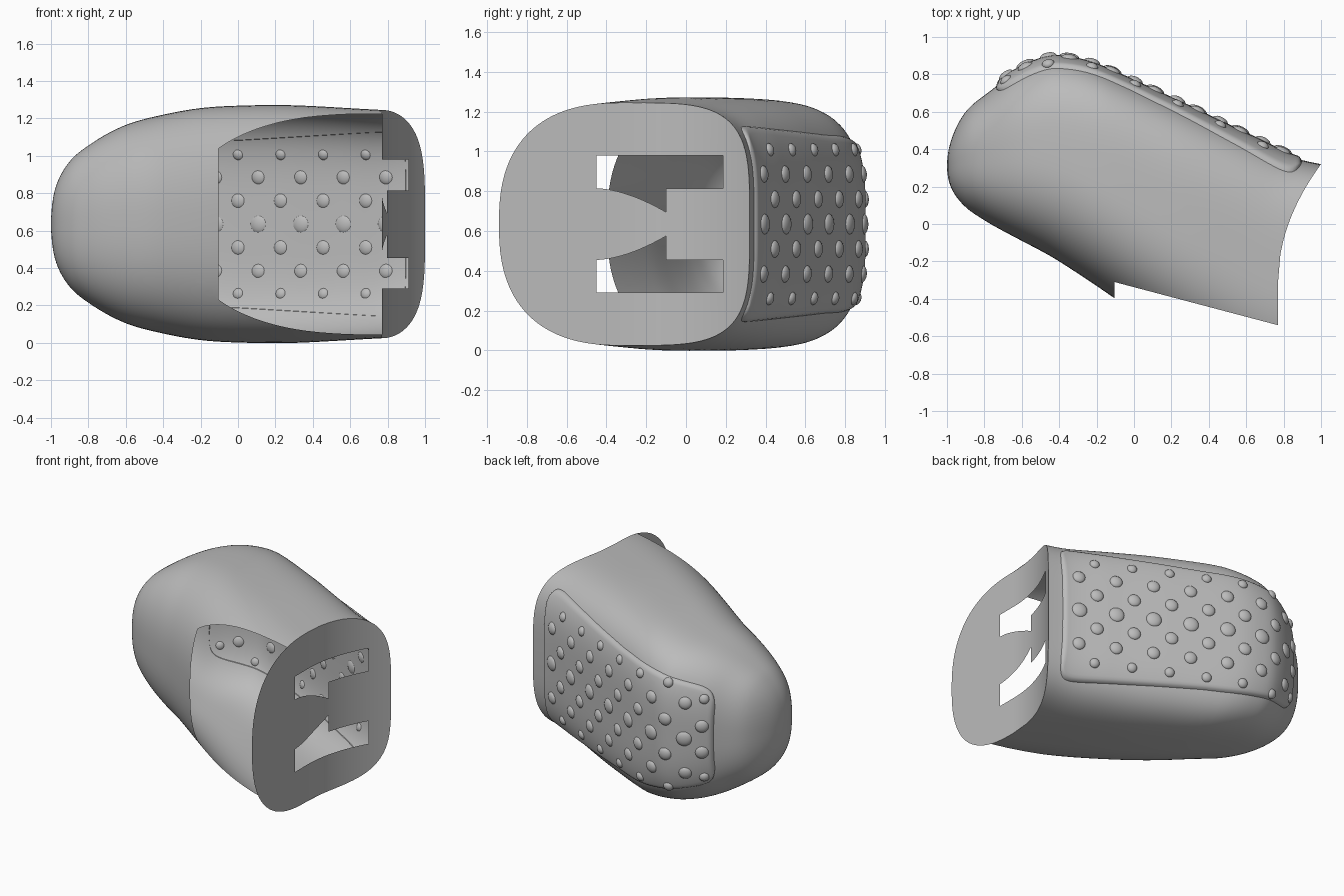
import bpy, bmesh, math
from mathutils import Vector, Matrix

if "Cube" in bpy.data.objects:
    bpy.data.objects.remove(bpy.data.objects["Cube"])

grey = bpy.data.materials.new("plain_grey")
grey.use_nodes = True
grey.diffuse_color = (0.5, 0.5, 0.5, 1)
grey.node_tree.nodes["Principled BSDF"].inputs["Base Color"].default_value = (0.5, 0.5, 0.5, 1)

MID = 0.635     # height of the symmetry plane
END = 0.77      # x of the flat part of the end plate
BEND = 0.23     # how far the plate sweeps forward at the sole

# Profiles along x: sole side, open side and half height
SOLE = [(-1, .31), (-.98, .44), (-.9, .6), (-.77, .71), (-.65, .80), (-.5, .87), (-.4, .885),
        (-.2, .84), (.2, .66), (.6, .47), (.85, .355), (1, .32)]
OPEN = [(-1, .31), (-.98, .2), (-.9, .09), (-.8, .02), (-.6, -.09), (-.4, -.2), (-.1, -.4), (END, -.94)]
HALF = [(-1, 0), (-.98, .18), (-.9, .335), (-.8, .42), (-.6, .53), (-.4, .585), (-.2, .62),
        (0, .633), (.3, .635), (END, .61)]


def root(x):
    return math.sqrt(max(0, x + 1))


def curve(table, x):
    """Smooth interpolation, spaced so that the nose stays round."""
    p = [(root(a), b) for a, b in table]
    t = min(max(root(x), p[0][0]), p[-1][0])
    i = 0
    while i < len(p) - 2 and t > p[i + 1][0]:
        i += 1

    def slope(k):
        a, b = p[max(0, k - 1)], p[min(len(p) - 1, k + 1)]
        return (b[1] - a[1]) / (b[0] - a[0])
    w = p[i + 1][0] - p[i][0]
    s = (t - p[i][0]) / w
    return ((2*s**3 - 3*s**2 + 1) * p[i][1] + (s**3 - 2*s**2 + s) * w * slope(i)
            + (3*s**2 - 2*s**3) * p[i + 1][1] + (s**3 - s**2) * w * slope(i + 1))


def sweep(x0):
    return BEND * ((x0 + 1) / (END + 1)) ** 2


def section(x0):
    back, front = curve(SOLE, x0 + sweep(x0)), curve(OPEN, x0)
    power = 2.3 + 1.7 * min(1, (x0 + 1) / 0.8)
    return (back + front) / 2, (back - front) / 2, curve(HALF, x0), power


def sole_point(x, z):
    """Point on the sole side of the shell, z measured from the middle."""
    x0 = x
    for _ in range(12):
        mid, half, h, n = section(x0)
        u = max(0, 1 - min(1, abs(z) / max(h, .001)) ** n) ** (1 / n)
        x0 = min(END, x - sweep(x0) * u * u)
    return Vector((x, mid + half * u, MID + z))


def sole_normal(x, z):
    e = .015
    dx = sole_point(x + e, z) - sole_point(x - e, z)
    dz = sole_point(x, z + e) - sole_point(x, z - e)
    return dz.cross(dx).normalized()


def finish(name, bm, angle=40):
    mesh = bpy.data.meshes.new(name)
    bm.to_mesh(mesh)
    bm.free()
    mesh.materials.append(grey)
    ob = bpy.data.objects.new(name, mesh)
    bpy.context.collection.objects.link(ob)
    bpy.ops.object.select_all(action='DESELECT')
    ob.select_set(True)
    bpy.context.view_layer.objects.active = ob
    bpy.ops.object.shade_smooth_by_angle(angle=math.radians(angle))
    return ob


def bridge(bm, rows, closed=False):
    for a, b in zip(rows, rows[1:]):
        n = len(a)
        for j in range(n if closed else n - 1):
            k = (j + 1) % n
            bm.faces.new((a[j], a[k], b[k], b[j]))


# Shell: rounded sections from the nose to the end plate
bm = bmesh.new()
rings, RINGS, SEGS = [], 56, 112
for i in range(RINGS + 1):
    x0 = -1 + (END + 1) * (i / RINGS) ** 1.7
    mid, half, h, n = section(x0)
    ring = []
    for j in range(SEGS):
        a = 2 * math.pi * j / SEGS
        c, s = math.cos(a), math.sin(a)
        p = n if c > 0 else 2.5
        u = math.copysign(abs(c) ** (2 / p), c)
        v = math.copysign(abs(s) ** (2 / p), s)
        ring.append(bm.verts.new((x0 + sweep(x0) * max(0, u) ** 2, mid + half * u, MID + h * v)))
    rings.append(ring)
bridge(bm, rings, True)
bmesh.ops.remove_doubles(bm, verts=bm.verts, dist=.0004)

# Opening: cut away the front behind the hood rim
rim_point, rim_normal = Vector((-.105, -.31, 0)), Vector((.264, 1, 0))
for co, no in ((rim_point, Vector((1, 0, 0))), (rim_point, rim_normal)):
    bmesh.ops.bisect_plane(bm, geom=bm.verts[:] + bm.edges[:] + bm.faces[:], plane_co=co, plane_no=no)
gone = []
for f in bm.faces:
    d = f.calc_center_median() - rim_point
    if d.x > 0 and d.dot(rim_normal) < 0:
        gone.append(f)
bmesh.ops.delete(bm, geom=gone, context='FACES')
bmesh.ops.recalc_face_normals(bm, faces=bm.faces)
finish("shell", bm)

# End plate: vertical strips that leave two mirrored slots
SLOT_A, TAB, SLOT_B = -.45, -.1, .185
mid, half, height, power = section(END)


def outline(y):
    u = (y - mid) / half
    n = power if u > 0 else 2.5
    return height * max(0, 1 - abs(u) ** n) ** (1 / n)


def plate_vert(bm, y, z):
    u = max(0, (y - mid) / half)
    return bm.verts.new((END + BEND * u * u, y, MID + z))


def inner_edge(y, left_part):
    if not left_part:
        return .18
    s = (y - SLOT_A) / (TAB - SLOT_A)
    return .18 - .12 * s ** 1.7


bm = bmesh.new()
ys = [mid - half * math.cos(math.pi * i / 70) for i in range(71)]
ys = sorted(ys + [SLOT_A, TAB, SLOT_B])
for a, b in zip(ys, ys[1:]):
    m = (a + b) / 2
    if SLOT_A < m < SLOT_B:
        left = m < TAB
        bands = [[(.345, outline(y)), (-inner_edge(y, left), inner_edge(y, left)),
                  (-outline(y), -.345)] for y in (a, b)]
    else:
        bands = [[(-outline(y), outline(y))] for y in (a, b)]
    for (a0, a1), (b0, b1) in zip(*bands):
        bm.faces.new((plate_vert(bm, a, a0), plate_vert(bm, b, b0),
                      plate_vert(bm, b, b1), plate_vert(bm, a, a1)))
bmesh.ops.remove_doubles(bm, verts=bm.verts, dist=.0003)
finish("end_plate", bm)

# Sole pad: raised panel with rounded corners and a soft border
bm = bmesh.new()
rows, NU, NV = [], 60, 36
for i in range(NU + 1):
    s = -math.cos(math.pi * i / NU)
    x = .08 + .82 * s
    width = .45 + .06 * x if x > 0 else .45 - .2 * x * x
    width *= max(.02, 1 - abs(s) ** 24) ** .2
    row = []
    for j in range(NV + 1):
        r = -math.cos(math.pi * j / NV)
        z = width * r
        edge = min(1, (1 - abs(s)) * .82 / .03, (1 - abs(r)) * width / .03)
        lift = -.004 + .022 * math.sin(edge * math.pi / 2)
        row.append(bm.verts.new(sole_point(x, z) + sole_normal(x, z) * lift))
    rows.append(row)
bridge(bm, rows)
bmesh.ops.recalc_face_normals(bm, faces=bm.faces)
finish("sole_pad", bm)

# Grip studs: flattened domes in staggered rows
bm = bmesh.new()
wide_rows = [(-.37, .034), (-.125, .045), (.125, .045), (.37, .034)]
narrow_rows = [(-.25, .044), (0, .053), (.25, .044)]
columns = [(.682 - .2275 * i, wide_rows) for i in range(6)]
columns += [(.79 - .2275 * i, narrow_rows) for i in range(7)]
columns.append((-.675, [(z * .75, r) for z, r in wide_rows]))
for x, studs in columns:
    for z, r in studs:
        n = sole_normal(x, z)
        place = Matrix.Translation(sole_point(x, z) + n * .013)
        turn = n.to_track_quat('Z', 'Y').to_matrix().to_4x4()
        bmesh.ops.create_uvsphere(bm, u_segments=20, v_segments=10, radius=1,
                                  matrix=place @ turn @ Matrix.Diagonal((r, r, .024, 1)))
finish("grip_studs", bm, 60)
